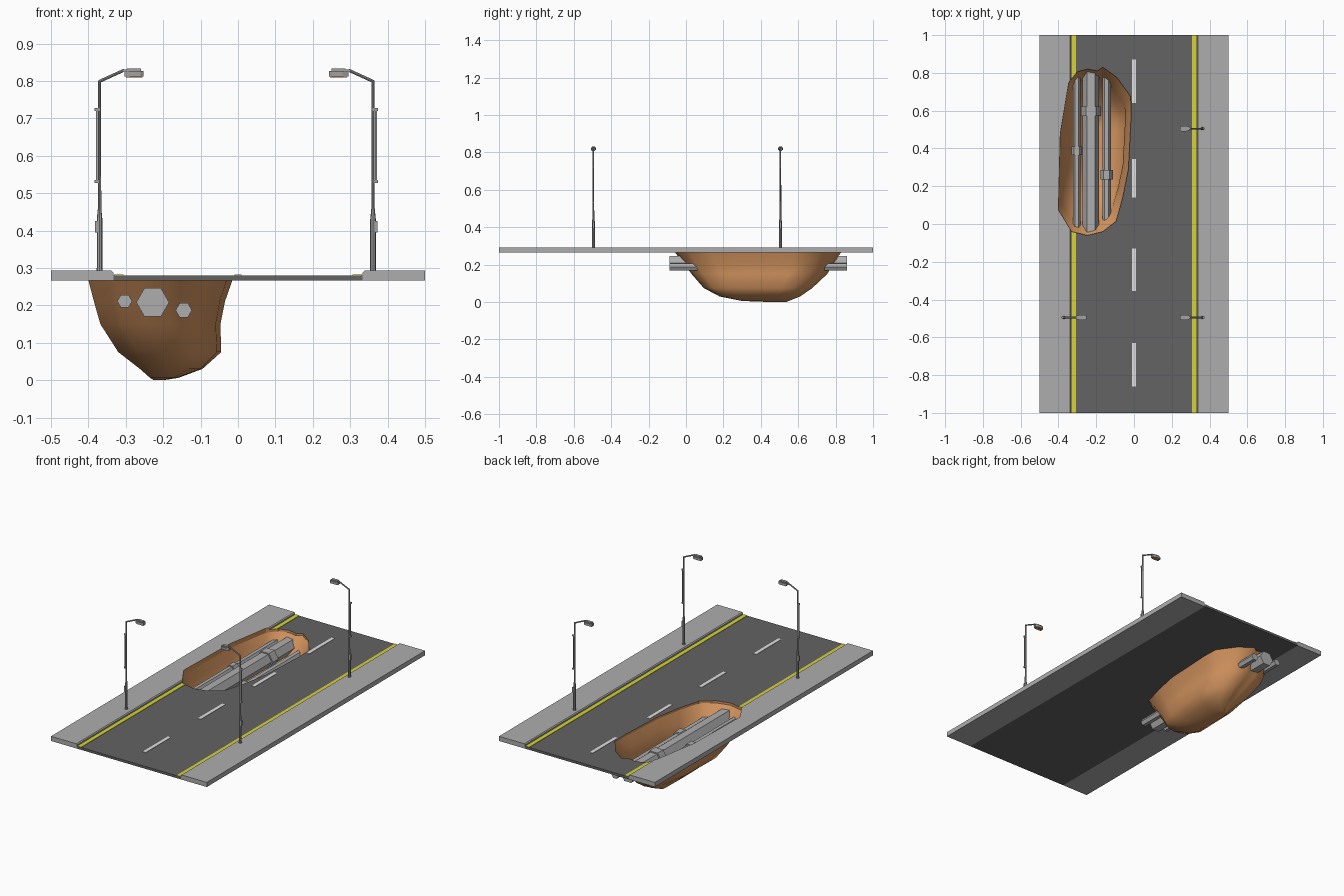
import bpy, bmesh, math
from mathutils import Vector

if "Cube" in bpy.data.objects:
    bpy.data.objects.remove(bpy.data.objects["Cube"])


def material(name, rgb):
    m = bpy.data.materials.new(name)
    m.diffuse_color = (*rgb, 1)
    m.use_nodes = True
    m.node_tree.nodes["Principled BSDF"].inputs["Base Color"].default_value = m.diffuse_color
    return m


CONCRETE = material("concrete_grey", (0.42, 0.42, 0.42))
ASPHALT = material("asphalt_grey", (0.125, 0.125, 0.125))
YELLOW = material("line_yellow", (0.68, 0.65, 0.04))
WHITE = material("line_white", (0.75, 0.75, 0.75))
EARTH = material("earth_brown", (0.66, 0.30, 0.115))
METAL = material("metal_grey", (0.36, 0.36, 0.36))


def finish(name, bm, mat):
    bmesh.ops.recalc_face_normals(bm, faces=bm.faces[:])
    me = bpy.data.meshes.new(name)
    bm.to_mesh(me)
    bm.free()
    me.materials.append(mat)
    ob = bpy.data.objects.new(name, me)
    bpy.context.collection.objects.link(ob)
    return ob


def loft(name, rings, mat, cap_first=True, cap_last=True):
    bm = bmesh.new()
    vs = [[bm.verts.new(p) for p in r] for r in rings]
    n = len(vs[0])
    for a, b in zip(vs, vs[1:]):
        for i in range(n):
            j = (i + 1) % n
            bm.faces.new((a[i], a[j], b[j], b[i]))
    if cap_first:
        bm.faces.new(vs[0][::-1])
    if cap_last:
        bm.faces.new(vs[-1])
    return finish(name, bm, mat)


def box(name, x, y, z, mat):
    rings = [[(x[0], y[0], h), (x[1], y[0], h), (x[1], y[1], h), (x[0], y[1], h)] for h in z]
    return loft(name, rings, mat)


def tube(name, stations, sides, mat):
    """Straight or bent tube through (point, radius) stations."""
    d = (Vector(stations[-1][0]) - Vector(stations[0][0])).normalized()
    u = Vector((1, 0, 0)) if abs(d.x) < 0.5 else Vector((0, 1, 0))
    v = d.cross(u).normalized()
    u = v.cross(d)
    rings = []
    for p, r in stations:
        rings.append([Vector(p) + r * (math.cos(t) * u + math.sin(t) * v)
                      for t in (2 * math.pi * i / sides for i in range(sides))])
    return loft(name, rings, mat)


# Ragged outline of the excavation
OUTLINE = [(-0.165, 0.83), (-0.09, 0.775), (-0.018, 0.675), (-0.015, 0.58), (-0.03, 0.29),
           (-0.06, 0.14), (-0.095, 0.015), (-0.165, -0.04), (-0.245, -0.06), (-0.33, -0.04),
           (-0.40, 0.075), (-0.395, 0.28), (-0.39, 0.48), (-0.345, 0.75), (-0.30, 0.805),
           (-0.245, 0.82), (-0.195, 0.81)]


def cut_hole(ob):
    cutter = loft("hole_cutter", [[(x, y, h) for x, y in OUTLINE] for h in (0.2, 0.35)], EARTH)
    cutter.hide_render = True
    mod = ob.modifiers.new("hole", 'BOOLEAN')
    mod.operation = 'DIFFERENCE'
    mod.solver = 'EXACT'
    mod.material_mode = 'TRANSFER'
    mod.object = cutter
    bpy.context.view_layer.objects.active = ob
    bpy.ops.object.modifier_apply(modifier=mod.name)
    bpy.data.objects.remove(cutter)


# Road, pavements and painted lines
cut_hole(box("road", (-0.333, 0.333), (-1, 1), (0.266, 0.28), ASPHALT))
for side, s in (("left", -1), ("right", 1)):
    prof = [(0.5, 0.266), (0.5, 0.293), (0.338, 0.293), (0.333, 0.288), (0.333, 0.266)]
    walk = loft(side + "_pavement", [[(s * x, y, z) for x, z in prof] for y in (-1, 1)], CONCRETE)
    line = box(side + "_edge_line", sorted((s * 0.306, s * 0.331)), (-1, 1), (0.279, 0.282), YELLOW)
    if s < 0:
        cut_hole(walk)
        cut_hole(line)
for y0, y1 in ((-0.86, -0.63), (-0.355, -0.13), (0.14, 0.345), (0.64, 0.87)):
    box("centre_dash", (-0.01, 0.01), (y0, y1), (0.279, 0.282), WHITE)

# Earth pit: outline squeezed into smaller extents at each depth
levels = [(0.266, -0.40, -0.018, -0.055, 0.822), (0.21, -0.385, -0.035, -0.015, 0.79),
          (0.15, -0.368, -0.047, 0.03, 0.755), (0.075, -0.32, -0.045, 0.095, 0.675),
          (0.03, -0.262, -0.095, 0.18, 0.61), (0.006, -0.235, -0.16, 0.3, 0.55),
          (0.0, -0.225, -0.2, 0.46, 0.535)]
rings = [[(x, y, 0.267) for x, y in OUTLINE]]
for z, x0, x1, y0, y1 in levels[1:]:
    rings.append([(x0 + (x + 0.40) / 0.385 * (x1 - x0), y0 + (y + 0.06) / 0.89 * (y1 - y0), z)
                  for x, y in OUTLINE])
pit = loft("earth_pit", rings, EARTH, cap_first=False)
for p in pit.data.polygons:
    p.use_smooth = True

# Hexagonal pipes with couplings
for name, x, z, r, cy, cr, half in (("main_pipe", -0.228, 0.208, 0.044, 0.597, 0.052, 0.026),
                                    ("left_pipe", -0.303, 0.211, 0.02, 0.387, 0.027, 0.022),
                                    ("right_pipe", -0.145, 0.187, 0.022, 0.26, 0.033, 0.025)):
    tube(name, [((x, -0.088, z), r), ((x, 0.86, z), r)], 6, CONCRETE)
    tube(name + "_coupling", [((x, cy - half, z), cr), ((x, cy + half, z), cr)], 6, CONCRETE)


# Street lamps: s points outward from the road
def lamp(px, y, s):
    def span(a, b):
        return sorted((px + s * a, px + s * b))
    tube("lamp_post", [((px, y, 0.29), 0.009), ((px, y, 0.30), 0.0075), ((px, y, 0.43), 0.0075),
                       ((px, y, 0.46), 0.0045), ((px, y, 0.80), 0.004)], 8, METAL)
    tube("lamp_arm", [((px + s * 0.002, y, 0.798), 0.004),
                      ((px - s * 0.066, y, 0.829), 0.004)], 8, METAL)
    box("lamp_arm_joint", span(-0.062, -0.08), (y - 0.005, y + 0.005), (0.824, 0.831), METAL)
    # tapered head with top cover and lens plate below
    head = [(-0.066, 0.008), (-0.082, 0.014), (-0.11, 0.014), (-0.118, 0.009)]
    ring = [(px + s * a, y + w) for a, w in head] + [(px + s * a, y - w) for a, w in head[::-1]]
    loft("lamp_head", [[(a, b, h) for a, b in ring] for h in (0.812, 0.826)], METAL)
    box("lamp_cover", span(-0.073, -0.111), (y - 0.008, y + 0.008), (0.826, 0.833), METAL)
    box("lamp_lens", span(-0.07, -0.115), (y - 0.009, y + 0.009), (0.809, 0.812), EARTH)
    # banner rod, its brackets and the service box
    box("banner_rod", span(0.005, 0.01), (y - 0.003, y + 0.003), (0.53, 0.725), METAL)
    for z in (0.531, 0.724):
        box("rod_bracket", span(0, 0.013), (y - 0.004, y + 0.004), (z - 0.004, z + 0.004), METAL)
    box("service_box", span(0.004, 0.012), (y - 0.005, y + 0.005), (0.395, 0.425), METAL)


lamp(-0.37, -0.495, -1)
lamp(0.361, -0.495, 1)
lamp(0.361, 0.505, 1)
